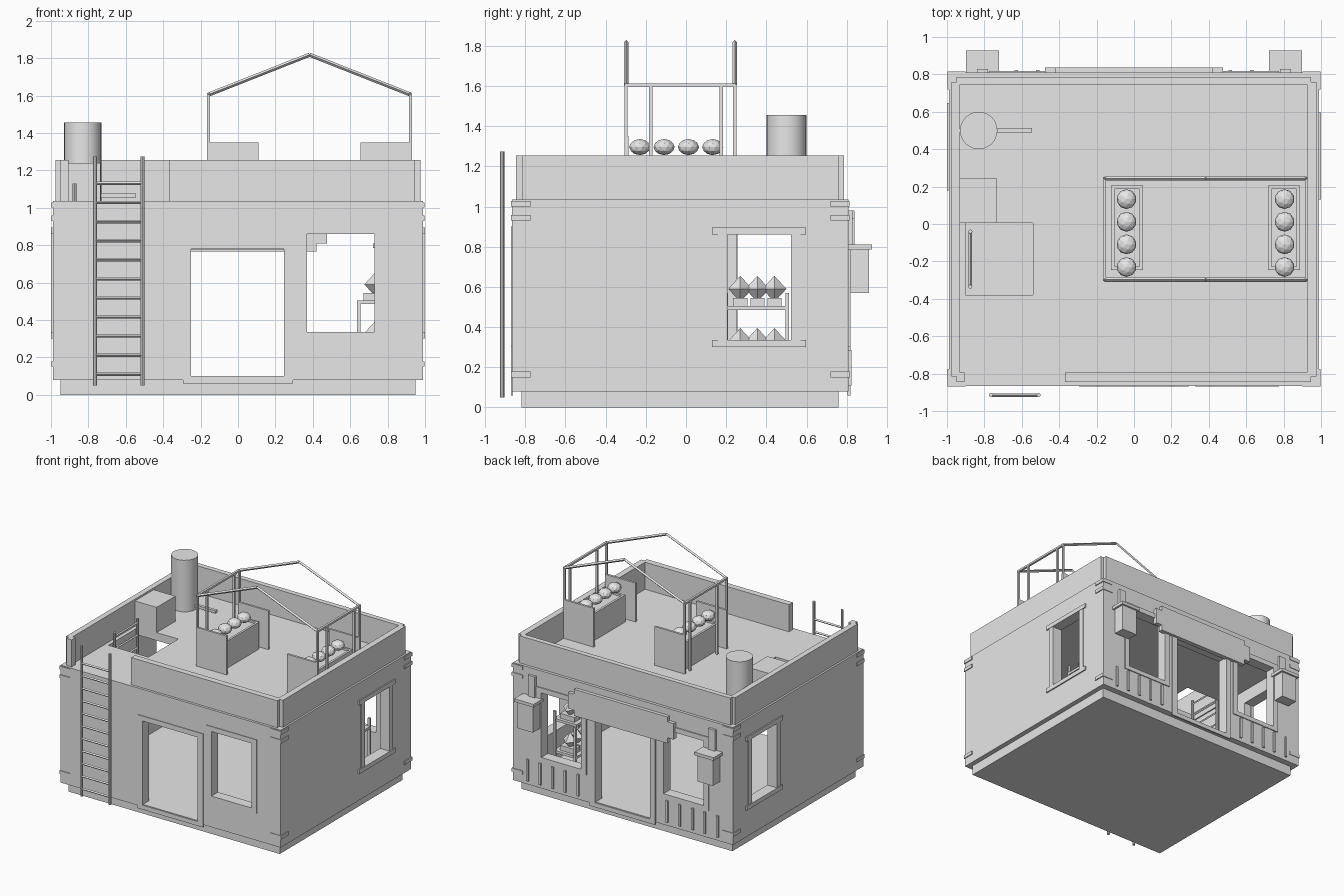
import bpy, bmesh, math
from mathutils import Vector

if "Cube" in bpy.data.objects:
    bpy.data.objects.remove(bpy.data.objects["Cube"])

grey = bpy.data.materials.new("plain grey")
grey.diffuse_color = (0.8, 0.8, 0.8, 1)
grey.use_nodes = True
grey.node_tree.nodes["Principled BSDF"].inputs["Base Color"].default_value = grey.diffuse_color


def finish(name, bm):
    bmesh.ops.recalc_face_normals(bm, faces=bm.faces)
    me = bpy.data.meshes.new(name)
    bm.to_mesh(me)
    bm.free()
    me.materials.append(grey)
    ob = bpy.data.objects.new(name, me)
    bpy.context.collection.objects.link(ob)
    return ob


def add_box(bm, x0, x1, y0, y1, z0, z1):
    lo, size = Vector((x0, y0, z0)), Vector((x1 - x0, y1 - y0, z1 - z0))
    for v in bmesh.ops.create_cube(bm, size=1)["verts"]:
        v.co = lo + (v.co + Vector((.5, .5, .5))) * size


def boxes(name, *dims):
    bm = bmesh.new()
    for d in dims:
        add_box(bm, *d)
    return finish(name, bm)


def add_bar(bm, p, q, r, sides=4):
    p, q = Vector(p), Vector(q)
    d = q - p
    vs = bmesh.ops.create_cone(bm, cap_ends=True, segments=sides, radius1=r,
                               radius2=r, depth=d.length)["verts"]
    rot = d.to_track_quat('Z', 'Y')
    for v in vs:
        v.co = rot @ v.co + (p + q) / 2


def cut(ob, *dims):
    for d in dims:
        c = boxes("cutter", d)
        m = ob.modifiers.new("cut", 'BOOLEAN')
        m.operation, m.object, m.solver = 'DIFFERENCE', c, 'EXACT'
        bpy.context.view_layer.objects.active = ob
        bpy.ops.object.modifier_apply(modifier=m.name)
        bpy.data.objects.remove(c)


def ladder(name, a, b, z0, z1, rungs):
    bm = bmesh.new()
    for p in (a, b):
        add_bar(bm, (*p, z0), (*p, z1), 0.011, 8)
    for z in rungs:
        add_bar(bm, (*a, z), (*b, z), 0.009)
    finish(name, bm)


# Main building shell: hollow, with doors, windows and a roof hatch
boxes("plinth", (-.95, .95, -.82, .76, 0, .09))
shell = boxes("building_shell", (-.99, .99, -.865, .81, .08, 1.035))
WZ = (.335, .86)
cut(shell,
    (-.91, .91, -.785, .73, .1, .97),           # room
    (-.25, .245, -1, -.7, .1, .78),             # front door
    (-.25, .245, .6, 1, .1, .775),              # back door
    (.37, .73, -1, -.7, *WZ),                   # front window
    (.37, .73, .6, 1, *WZ),                     # back windows
    (-.73, -.37, .6, 1, *WZ),
    (.8, 1.1, .205, .525, *WZ),                 # side windows
    (-1.1, -.8, .255, .575, *WZ),
    (-.9, -.54, -.38, .005, .9, 1.1))           # roof hatch

# Thresholds and thin door and window surrounds
for side, y0, y1 in (("front", -.87, -.86), ("back", .805, .818)):
    boxes(side + "_door_frame", (-.295, -.25, y0, y1, .09, .82),
          (.245, .295, y0, y1, .09, .82), (-.25, .245, y0, y1, .78, .82),
          (-.295, .295, y0, y1, .06, .095))
    for s in ((1,) if side == "front" else (1, -1)):
        c = .55 * s
        boxes(side + "_window_frame", (c - .225, c - .18, y0, y1, .3, .9),
              (c + .18, c + .225, y0, y1, .3, .9),
              (c - .18, c + .18, y0, y1, .3, .335),
              (c - .18, c + .18, y0, y1, .86, .9))

# Side window frames with wider lintel and sill
for name, s, y in (("right", 1, 0), ("left", -1, .05)):
    xa, xb = sorted((s * .97, s * .997))
    xc, xd = sorted((s * .96, s * 1.0))
    boxes(name + "_window_frame", (xa, xb, y + .16, y + .207, .335, .86),
          (xa, xb, y + .523, y + .57, .335, .86),
          (xc, xd, y + .13, y + .597, .86, .895),
          (xc, xd, y + .13, y + .597, .3, .335))

# Corner clamps
bm = bmesh.new()
for sx in (-1, 1):
    for y0, y1, yo, yi in ((-.87, -.775, -.87, -.86), (.72, .815, .805, .815)):
        for z in (.15, .93, 1.0):
            xa, xb = sorted((sx * .98, sx * .998))
            add_box(bm, xa, xb, y0, y1, z, z + .028)
            xa, xb = sorted((sx * .9, sx * .985))
            add_box(bm, xa, xb, yo, yi, z, z + .028)
finish("corner_clamps", bm)

# Roof parapet, open at the front left for the ladder
PZ = (1.03, 1.255)
boxes("parapet", (-.975, -.93, -.815, .76, *PZ), (.925, .975, -.815, .76, *PZ),
      (-.95, .945, .745, .787, *PZ), (-.37, .945, -.845, -.795, *PZ),
      (-.95, -.905, -.845, -.795, *PZ))

# Ladders outside and in the hatch
ladder("front_ladder", (-.765, -.915), (-.51, -.915), .05, 1.275,
       [.11 + .102 * i for i in range(11)])
ladder("hatch_ladder", (-.875, -.335), (-.875, -.04), .1, 1.13,
       [.18 + .102 * i for i in range(10)])

# Roof chest, water tank and its pipe
boxes("roof_chest", (-.93, -.735, .005, .245, 1.03, 1.24))
bm = bmesh.new()
add_bar(bm, (-.83, .5, 1.03), (-.83, .5, 1.455), .1, 24)
tank = finish("water_tank", bm)
tank.select_set(True)
bpy.context.view_layer.objects.active = tank
bpy.ops.object.shade_smooth_by_angle(angle=math.radians(35))
boxes("tank_pipe", (-.75, -.545, .49, .514, 1.055, 1.077))

# Planters with end boards and round bushes
MID = .3825
for side, s in (("left", -1), ("right", 1)):
    def span(a, b):
        return sorted((MID + s * a, MID + s * b))
    bed = boxes(side + "_planter", (*span(.335, .505), -.245, .205, 1.03, 1.255))
    cut(bed, (*span(.353, .487), -.227, .187, 1.24, 1.3))
    boxes(side + "_planter_boards",
          (*span(.2725, .5475), -.305, -.287, 1.03, 1.35),
          (*span(.2725, .5475), .233, .25, 1.03, 1.35))
    bm = bmesh.new()
    for i in range(4):
        vs = bmesh.ops.create_icosphere(bm, subdivisions=2, radius=1)["verts"]
        for v in vs:
            v.co = Vector((MID + s * .4225, -.23 + .121 * i, 1.296)) + \
                v.co * Vector((.053, .053, .04))
    finish(side + "_bushes", bm)

# Pergola frame
bm = bmesh.new()
for s in (-1, 1):
    x = MID + s * .54
    for y in (-.298, -.175, .175, .243):
        add_box(bm, x - .008, x + .008, y - .008, y + .008, 1.03, 1.605)
    add_box(bm, x - .009, x + .009, -.305, .25, 1.597, 1.613)
    for y in (-.298, .243):
        add_bar(bm, (x, y, 1.605), (MID, y, 1.818), .011)
finish("pergola_frame", bm)

# Stepped sign board over the back door
boxes("back_sign", (-.42, .42, .8, .838, .765, .98),
      (-.475, -.42, .8, .838, .81, .94), (.42, .475, .8, .838, .81, .94))

# Wall lanterns and picket strips on the back
for side, s in (("left", -1), ("right", 1)):
    c = .81 * s
    boxes(side + "_lantern", (c - .087, c + .087, .8, .927, .785, .81),
          (c - .07, c + .07, .82, .912, .57, .785),
          (c - .03, c + .03, .8, .83, .81, .98))
    boxes(side + "_pickets", *[(s * x - .009, s * x + .009, .8, .823, .11, .285)
                               for x in (.4, .515, .63, .74, .855)])

# Indoor plant shelf
boxes("plant_shelf", (.635, .84, .2, .5, .485, .505), (.635, .84, .2, .5, .225, .245),
      (.82, .84, .495, .512, .1, .57), (.82, .84, .195, .21, .1, .57),
      (.635, .655, .495, .512, .1, .485), (.635, .655, .195, .21, .1, .485))
bm = bmesh.new()
for z in (.505, .245):
    for y in (.27, .355, .44):
        add_box(bm, .67, .8, y - .035, y + .035, z, z + .04)
        for dz, r2 in ((.062, 0), (-.062, 0)):
            vs = bmesh.ops.create_cone(bm, segments=4, radius1=.06, radius2=0,
                                       depth=.065, cap_ends=True)["verts"]
            for v in vs:
                v.co.z = (v.co.z + .0325) * (1 if dz > 0 else -1)
                v.co += Vector((.735, y, z + .085))
finish("potted_plants", bm)
